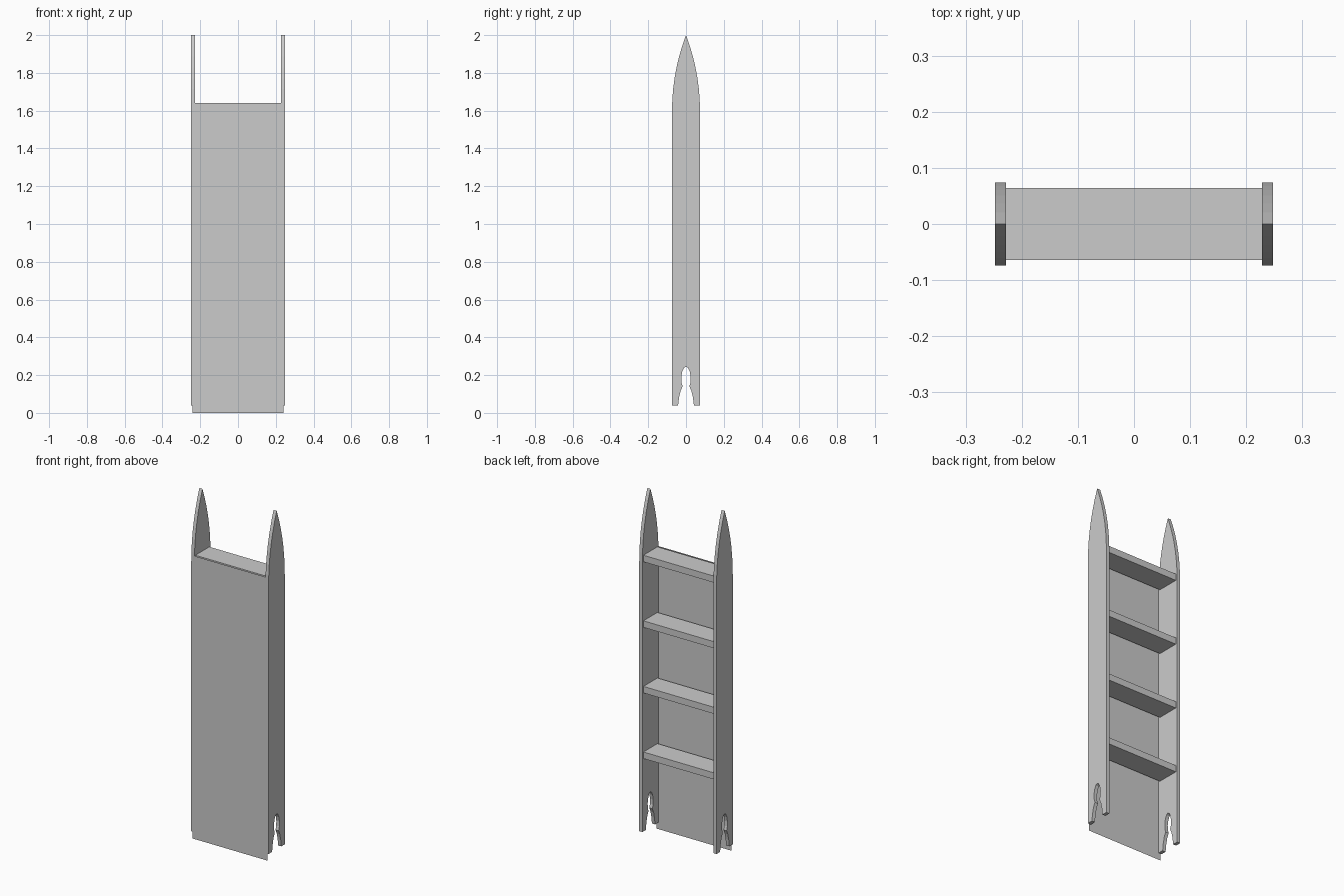
import bpy, bmesh, math

if "Cube" in bpy.data.objects:
    bpy.data.objects.remove(bpy.data.objects["Cube"])

W = 0.074          # half depth of a side post
X_IN, X_OUT = 0.228, 0.248


def make_object(name, bm):
    bmesh.ops.recalc_face_normals(bm, faces=bm.faces)
    mesh = bpy.data.meshes.new(name)
    bm.to_mesh(mesh)
    bm.free()
    obj = bpy.data.objects.new(name, mesh)
    bpy.context.collection.objects.link(obj)
    return obj


def half_profile():
    # notch from its crown down to the foot, then up the outer edge to the tip
    pts = [(0, 0.245), (0.011, 0.238), (0.02, 0.218), (0.025, 0.19),
           (0.024, 0.162), (0.018, 0.14), (0.029, 0.115), (0.037, 0.08),
           (0.042, 0.04), (W, 0.04)]
    spring, rise, steps = 1.6, 0.4, 7
    radius = (rise ** 2 + W ** 2) / (2 * W)
    for i in range(steps + 1):
        dz = rise * i / steps
        y = W - radius + math.sqrt(radius ** 2 - dz ** 2)
        pts.append((max(y, 0), spring + dz))
    pts[-1] = (0, 2.0)
    return pts


def side_post(name, x0, x1):
    half = half_profile()
    outline = half + [(-y, z) for y, z in reversed(half[1:-1])]
    bm = bmesh.new()
    face = bm.faces.new([bm.verts.new((x0, y, z)) for y, z in outline])
    ext = bmesh.ops.extrude_face_region(bm, geom=[face])
    verts = [g for g in ext["geom"] if isinstance(g, bmesh.types.BMVert)]
    bmesh.ops.translate(bm, vec=(x1 - x0, 0, 0), verts=verts)
    return make_object(name, bm)


def box(name, size, centre):
    bm = bmesh.new()
    bmesh.ops.create_cube(bm, size=1)
    bmesh.ops.scale(bm, vec=size, verts=bm.verts)
    bmesh.ops.translate(bm, vec=centre, verts=bm.verts)
    return make_object(name, bm)


# Pointed side posts with keyhole notches
side_post("right_post", X_IN, X_OUT)
side_post("left_post", -X_OUT, -X_IN)

# Four treads between the posts
for i in range(4):
    box(f"tread_{i + 1}", (2 * X_IN, 0.128, 0.038), (0, 0, 0.50 + 0.38 * i - 0.019))

# Paper-thin front panel covering the posts
bm = bmesh.new()
bm.faces.new([bm.verts.new((x, -W - 0.0005, z))
              for x, z in ((-0.24, 0), (0.24, 0), (0.24, 1.64), (-0.24, 1.64))])
make_object("front_panel", bm)
